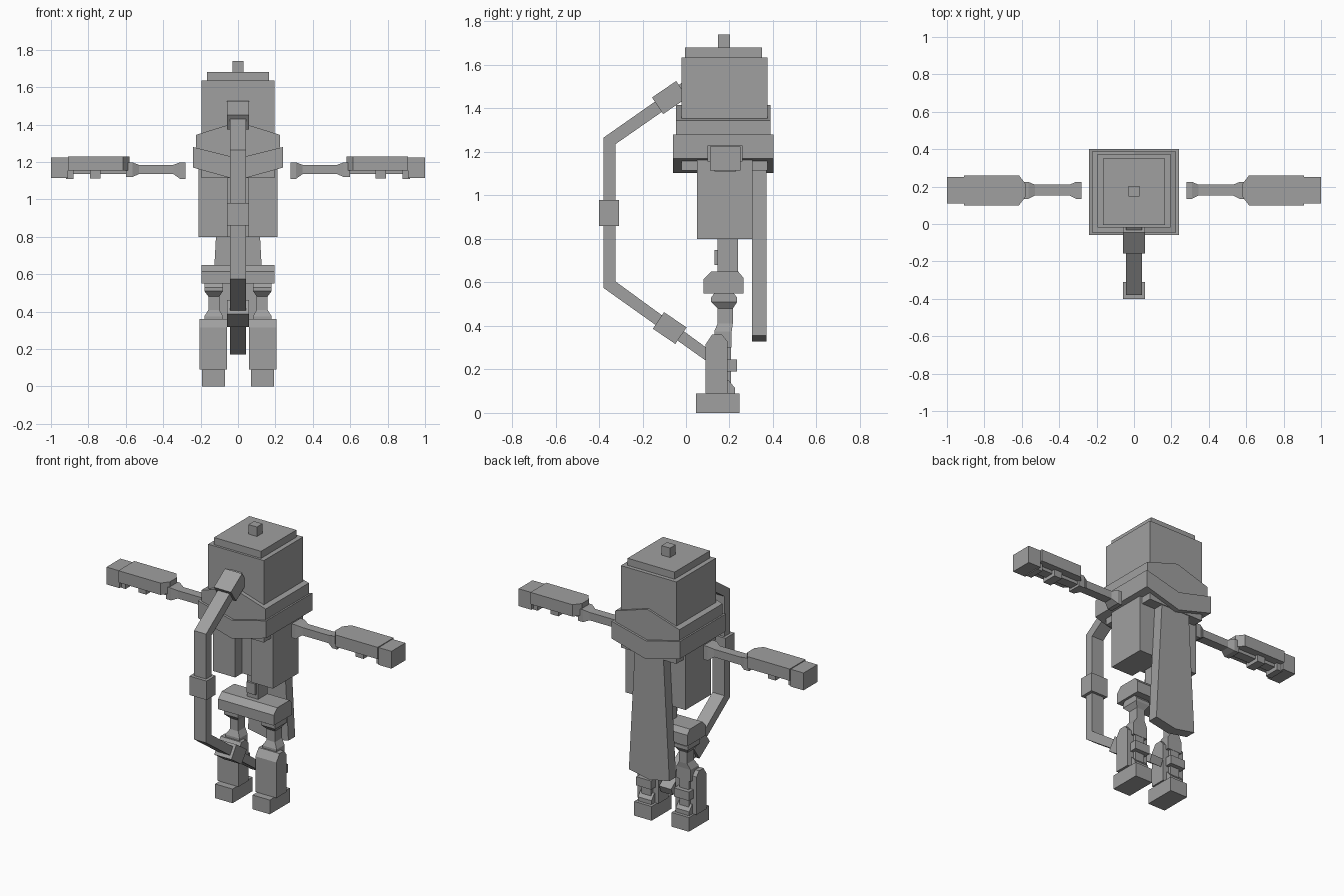
import bpy
from mathutils import Vector

if "Cube" in bpy.data.objects:
    bpy.data.objects.remove(bpy.data.objects["Cube"])

grey = bpy.data.materials.new("plain_grey")
grey.use_nodes = True
tone = (0.35, 0.35, 0.35, 1)
grey.diffuse_color = tone
grey.node_tree.nodes["Principled BSDF"].inputs["Base Color"].default_value = tone


def loft(name, rings):
    """Closed solid through a row of matching rings of points."""
    n = len(rings[0])
    verts = [p for ring in rings for p in ring]
    faces = [tuple(range(n)), tuple(range(len(verts) - n, len(verts)))]
    for r in range(len(rings) - 1):
        for i in range(n):
            a, b = r * n + i, r * n + (i + 1) % n
            faces.append((a, b, b + n, a + n))
    mesh = bpy.data.meshes.new(name)
    mesh.from_pydata(verts, [], faces)
    obj = bpy.data.objects.new(name, mesh)
    bpy.context.collection.objects.link(obj)
    import bmesh
    bm = bmesh.new()
    bm.from_mesh(mesh)
    bmesh.ops.recalc_face_normals(bm, faces=bm.faces)
    bm.to_mesh(mesh)
    bm.free()
    mesh.materials.append(grey)
    return obj


def slab_x(name, yz, x0, x1):
    return loft(name, [[(x, y, z) for y, z in yz] for x in (x0, x1)])


def slab_y(name, xz, y0, y1):
    return loft(name, [[(x, y, z) for x, z in xz] for y in (y0, y1)])


def rect(a0, a1, b0, b1):
    return [(a0, b0), (a1, b0), (a1, b1), (a0, b1)]


def box(name, x0, x1, y0, y1, z0, z1):
    return slab_x(name, rect(y0, y1, z0, z1), x0, x1)


def mirrored(half):
    return half + [(-x, z) for x, z in reversed(half) if x > 0]


def pair(make, name, *args):
    """A left part and its mirrored right twin."""
    left = make("left_" + name, *args)
    right = left.copy()
    right.data = left.data.copy()
    right.name = "right_" + name
    for v in right.data.vertices:
        v.co.x = -v.co.x
    right.data.flip_normals()
    bpy.context.collection.objects.link(right)


# Head and cap
box("head", -0.195, 0.195, -0.02, 0.375, 1.115, 1.635)
box("head_cap", -0.165, 0.165, -0.005, 0.35, 1.635, 1.68)
box("cap_knob", -0.03, 0.03, 0.147, 0.203, 1.68, 1.74)

# Collars: the upper one peaks in the middle, the lower one dips
slab_y("upper_collar", mirrored([(0, 1.415), (0.225, 1.345), (0.225, 1.25), (0, 1.2)]), -0.045, 0.388)
slab_y("lower_collar", mirrored([(0, 1.22), (0.24, 1.28), (0.24, 1.17), (0, 1.103)]), -0.06, 0.402)

# Open coat and cape
pair(box, "coat_block", 0.055, 0.21, 0.05, 0.305, 0.8, 1.17)
box("coat_back", -0.055, 0.055, 0.12, 0.305, 0.8, 1.17)
slab_y("cape", mirrored([(0, 1.13), (0.1, 1.13), (0.142, 0.355), (0, 0.328)]), 0.303, 0.37)

# Waist and pelvis
box("waist", -0.04, 0.04, 0.145, 0.24, 0.64, 0.8)
box("waist_buckle", -0.03, 0.03, 0.13, 0.16, 0.68, 0.75)
slab_x("pelvis", [(0.08, 0.55), (0.265, 0.55), (0.265, 0.62), (0.24, 0.65),
                  (0.115, 0.65), (0.08, 0.615)], -0.195, 0.195)


# Legs
def ring_z(x0, x1, y0, y1, z):
    return [(x, y, z) for x, y in rect(x0, x1, y0, y1)]


pair(loft, "thigh", [
    ring_z(0.08, 0.18, 0.13, 0.22, 0.55), ring_z(0.08, 0.18, 0.115, 0.235, 0.53),
    ring_z(0.08, 0.18, 0.115, 0.235, 0.51), ring_z(0.1, 0.158, 0.145, 0.215, 0.48),
    ring_z(0.1, 0.158, 0.145, 0.215, 0.41), ring_z(0.08, 0.18, 0.13, 0.21, 0.375),
    ring_z(0.08, 0.18, 0.13, 0.21, 0.3)])
pair(slab_x, "shin_guard", [(0.09, 0.09), (0.19, 0.09), (0.19, 0.33), (0.165, 0.36),
                            (0.12, 0.36), (0.09, 0.315)], 0.06, 0.207)
pair(box, "calf_band", 0.08, 0.185, 0.15, 0.235, 0.19, 0.245)
pair(box, "calf", 0.1, 0.165, 0.15, 0.208, 0.1, 0.33)
pair(slab_x, "ankle", [(0.14, 0.09), (0.225, 0.09), (0.225, 0.115), (0.195, 0.15),
                       (0.14, 0.15)], 0.085, 0.18)
pair(box, "foot", 0.07, 0.192, 0.045, 0.245, 0, 0.09)


# Arms
def ring_x(x, y0, y1, z0, z1):
    return [(x, y, z) for y, z in rect(y0, y1, z0, z1)]


pair(loft, "upper_arm", [
    ring_x(0.28, 0.135, 0.225, 1.11, 1.198), ring_x(0.31, 0.135, 0.225, 1.11, 1.198),
    ring_x(0.345, 0.152, 0.21, 1.135, 1.185), ring_x(0.53, 0.152, 0.21, 1.135, 1.185),
    ring_x(0.565, 0.135, 0.225, 1.12, 1.198), ring_x(0.6, 0.135, 0.225, 1.12, 1.198)])
pair(loft, "forearm_guard", [
    ring_x(0.58, 0.145, 0.215, 1.155, 1.23), ring_x(0.615, 0.1, 0.26, 1.155, 1.23),
    ring_x(0.91, 0.1, 0.26, 1.155, 1.23)])
pair(box, "forearm", 0.58, 0.92, 0.15, 0.21, 1.135, 1.17)
pair(box, "forearm_band", 0.735, 0.79, 0.13, 0.23, 1.113, 1.16)
pair(box, "wrist", 0.88, 0.92, 0.13, 0.23, 1.11, 1.16)
pair(box, "hand", 0.91, 1.0, 0.11, 0.25, 1.115, 1.225)

# Breathing hose with its three sleeves
slab_x("hose", [(0.02, 1.545), (-0.38, 1.265), (-0.38, 0.575), (0.19, 0.17),
                (0.21, 0.215), (-0.325, 0.605), (-0.325, 1.235), (0.02, 1.475)], -0.042, 0.042)


def sleeve(name, centre, direction, length):
    d = Vector(direction).normalized()
    n = Vector((-d.y, d.x)) * 0.046
    c, d = Vector(centre), d * length / 2
    slab_x(name, [tuple(p) for p in (c - d - n, c + d - n, c + d + n, c - d + n)], -0.06, 0.06)


sleeve("mouth_sleeve", (-0.075, 1.45), (1, 0.68), 0.135)
sleeve("middle_sleeve", (-0.355, 0.92), (0, 1), 0.12)
sleeve("lower_sleeve", (-0.075, 0.39), (1, -0.68), 0.125)
